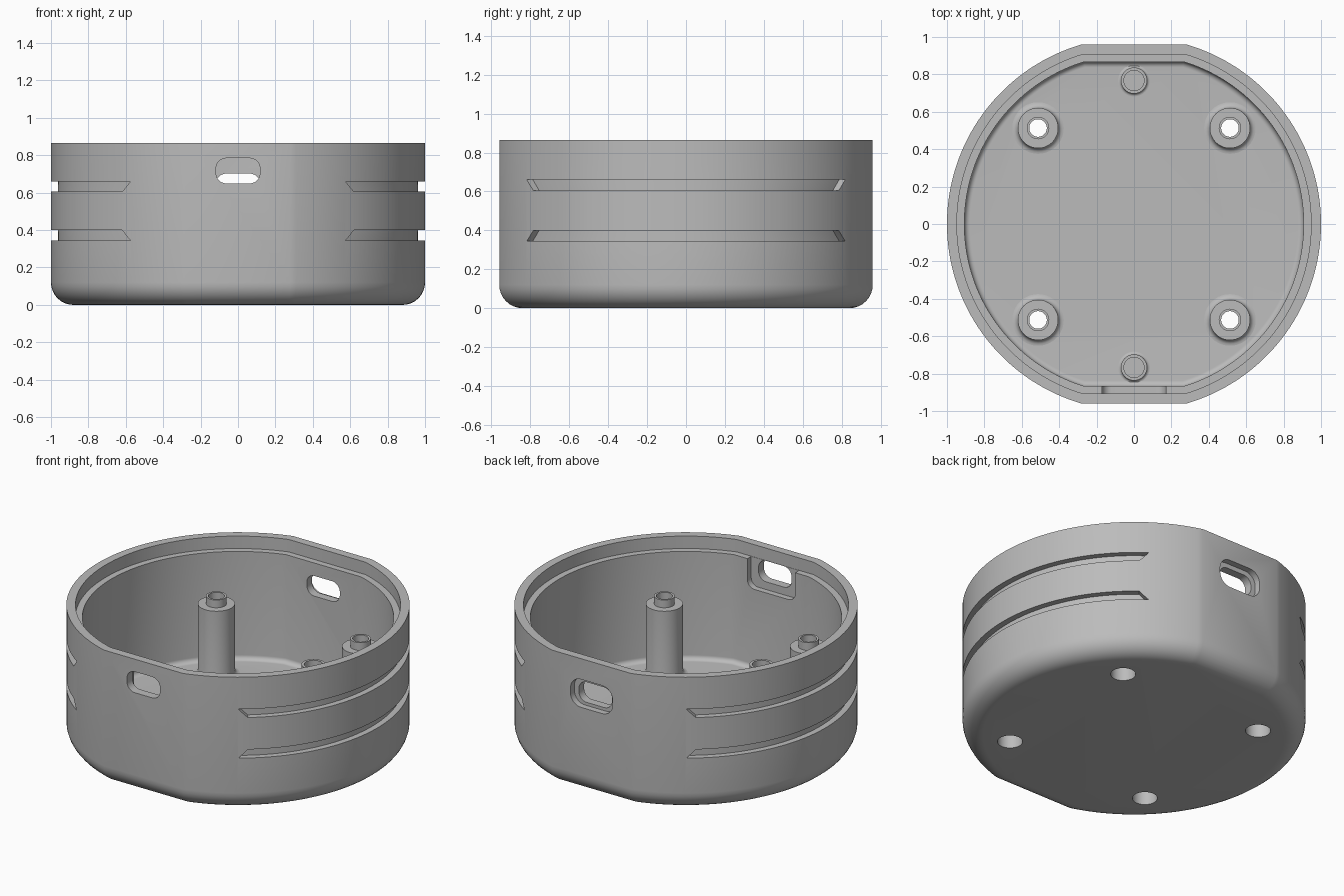
import bpy, bmesh, math
from math import sin, cos, asin, pi, radians

if "Cube" in bpy.data.objects:
    bpy.data.objects.remove(bpy.data.objects["Cube"])

GREY = bpy.data.materials.new("grey_plastic")
GREY.use_nodes = True
GREY.diffuse_color = (0.5, 0.5, 0.5, 1)
GREY.node_tree.nodes["Principled BSDF"].inputs["Base Color"].default_value = (0.5, 0.5, 0.5, 1)

FLAT, HEIGHT, FLOOR = 0.96, 0.865, 0.09
WALL, LIP, LEDGE = 0.093, 0.053, 0.785


def make(name, bm):
    mesh = bpy.data.meshes.new(name)
    bm.to_mesh(mesh)
    bm.free()
    mesh.materials.append(GREY)
    obj = bpy.data.objects.new(name, mesh)
    bpy.context.collection.objects.link(obj)
    return obj


def smooth(obj):
    bpy.ops.object.select_all(action="DESELECT")
    obj.select_set(True)
    bpy.context.view_layer.objects.active = obj
    bpy.ops.object.shade_smooth_by_angle(angle=radians(30))


def loft(name, rings, cap=True):
    """Skin a list of closed rings and cap both ends."""
    bm = bmesh.new()
    loops = [[bm.verts.new(p) for p in ring] for ring in rings]
    n = len(loops[0])
    for a, b in zip(loops, loops[1:]):
        for i in range(n):
            j = (i + 1) % n
            bm.faces.new((a[i], a[j], b[j], b[i]))
    bm.faces.new(loops[0])
    bm.faces.new(loops[-1])
    bmesh.ops.recalc_face_normals(bm, faces=bm.faces)
    return make(name, bm)


def outline(inset, z, steps=80):
    """Circle with flats cut at front and back, moved inwards by inset."""
    r = 1 - inset
    a = asin((FLAT - inset) / r)
    arc = [-a + 2 * a * i / steps for i in range(steps + 1)]
    right = [(r * cos(t), r * sin(t), z) for t in arc]
    left = [(-x, -y, z) for x, y, z in right]
    return right + left


def rounded_slot(name, w, h, r, zc, y0, y1):
    """Rounded rectangle prism running along y."""
    def ring(y):
        pts = []
        for k, (sx, sz) in enumerate([(1, 1), (-1, 1), (-1, -1), (1, -1)]):
            for i in range(9):
                t = (k + i / 8) * pi / 2
                pts.append((sx * (w / 2 - r) + r * cos(t), y, zc + sz * (h / 2 - r) + r * sin(t)))
        return pts
    return loft(name, [ring(y0), ring(y1)])


def vent(name, z0, z1, a0, a1, side, steps=60):
    """Curved groove whose ends slant between angles a0 and a1."""
    rings = []
    for i in range(steps + 1):
        t = 2 * i / steps - 1
        rings.append([(side * r * cos(radians(t * a)), r * sin(radians(t * a)), z)
                      for r, z, a in [(0.962, z0, a0), (1.1, z0, a0), (1.1, z1, a1), (0.962, z1, a1)]])
    return loft(name, rings)


def cut(body, cutter):
    mod = body.modifiers.new("cut", "BOOLEAN")
    mod.operation, mod.solver, mod.object = "DIFFERENCE", "EXACT", cutter
    bpy.ops.object.select_all(action="DESELECT")
    bpy.context.view_layer.objects.active = body
    body.select_set(True)
    bpy.ops.object.modifier_apply(modifier=mod.name)
    bpy.data.objects.remove(cutter)


def lathe(name, profile, x, y, n=40):
    """Turn an (r, z) profile, listed from the inside up and over to the outside."""
    bm = bmesh.new()
    rows = [[bm.verts.new((x + r * cos(2 * pi * j / n), y + r * sin(2 * pi * j / n), z))
             for j in range(n)] for r, z in profile]
    for a, b in zip(rows, rows[1:]):
        for j in range(n):
            k = (j + 1) % n
            bm.faces.new((a[j], b[j], b[k], a[k]))
    bmesh.ops.remove_doubles(bm, verts=bm.verts, dist=0.0001)
    smooth(make(name, bm))


def fillet(r, size, steps=5):
    """Concave foot joining a post of radius r to the floor."""
    return [(r + size * (1 - cos(t)), FLOOR + size * (1 - sin(t)))
            for t in [i * pi / 2 / steps for i in range(steps + 1)]]


# Cup body: rounded bottom edge, wall, stepped rim, inner wall and floor
R, F = 0.12, 0.03
quarter = [i * pi / 16 for i in range(9)]
section = [(R * (1 - sin(t)), R * (1 - cos(t))) for t in quarter]
section += [(0, HEIGHT), (LIP, HEIGHT), (LIP, LEDGE), (WALL, LEDGE)]
section += [(WALL + F * (1 - cos(t)), FLOOR + F * (1 - sin(t))) for t in quarter]
body = loft("cup_body", [outline(d, z) for d, z in section])

# Side grooves, two on each side
for side in (-1, 1):
    cut(body, vent("groove_cutter", 0.605, 0.66, 51.7, 54.9, side))
    cut(body, vent("groove_cutter", 0.345, 0.40, 54.9, 51.7, side))

# Front port with an inner pocket open to the ledge
cut(body, rounded_slot("port_cutter", 0.235, 0.135, 0.055, 0.717, -1.1, -0.8))
cut(body, rounded_slot("pocket_cutter", 0.34, 0.24, 0.05, 0.72, -0.905, -0.8))

# Back port with an outer recess
cut(body, rounded_slot("port_cutter", 0.235, 0.13, 0.055, 0.637, 0.8, 1.1))
cut(body, rounded_slot("recess_cutter", 0.30, 0.18, 0.075, 0.642, 0.92, 1.1))

# Screw holes and hollow posts
BORE = 0.073
for sx in (-1, 1):
    for sy in (-1, 1):
        x, y = sx * 0.513, sy * 0.513
        hole = [[(x + BORE * cos(j * pi / 20), y + BORE * sin(j * pi / 20), z) for j in range(40)]
                for z in (-0.1, 0.2)]
        cut(body, loft("hole_cutter", hole))
        lathe("screw_post", [(BORE, FLOOR), (BORE, 0.42), (0.047, 0.42), (0.047, 0.59), (0.06, 0.59),
                             (0.06, 0.54), (0.108, 0.54)] + fillet(0.108, 0.03), x, y)
smooth(body)

# Short locating cups at front and back
for sy in (-1, 1):
    lathe("locating_cup", [(0, 0.11), (0.054, 0.11), (0.054, 0.19), (0.07, 0.19)]
          + fillet(0.07, 0.015), 0, sy * 0.767)
